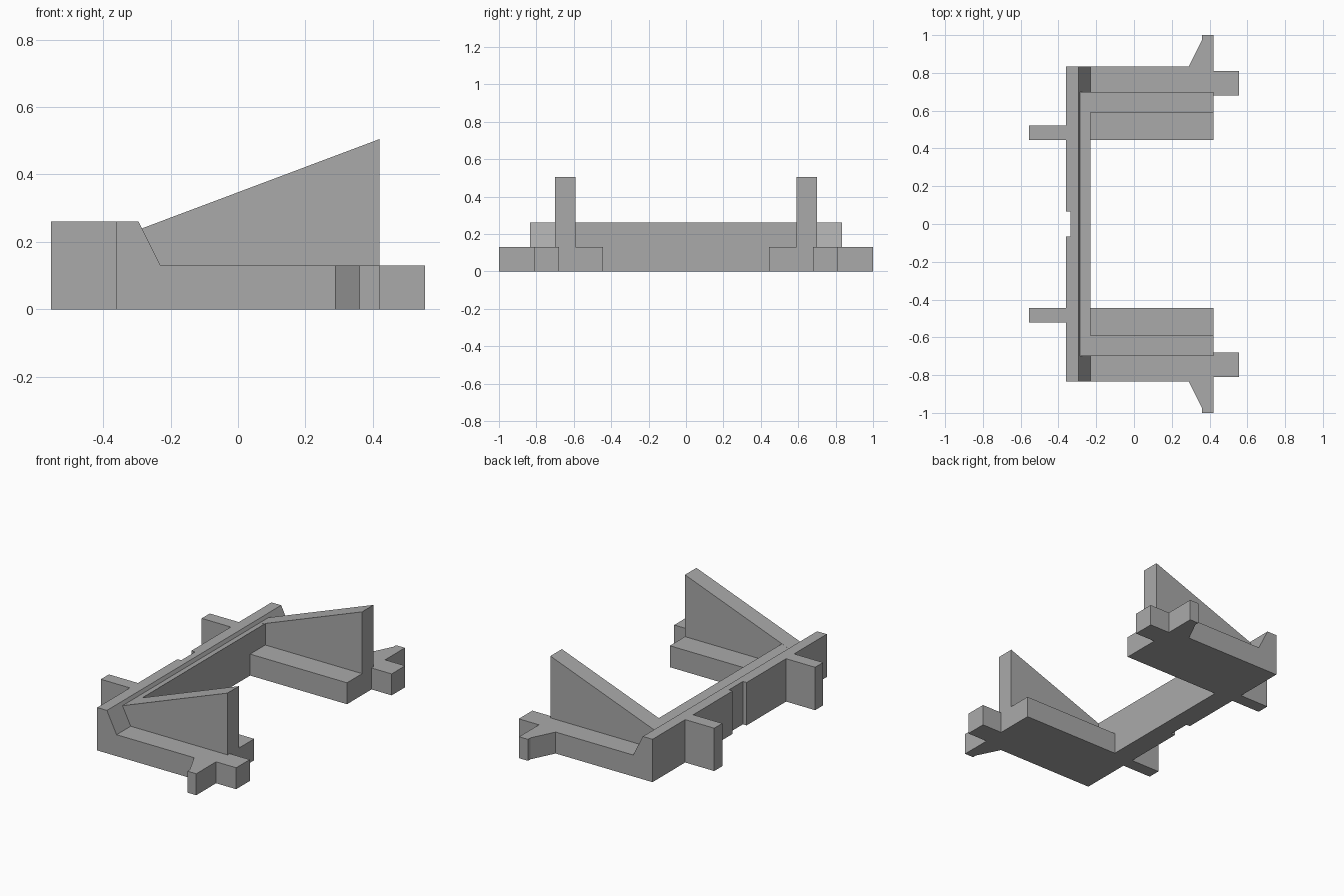
import bpy
import bmesh

cube = bpy.data.objects.get("Cube")
if cube:
    bpy.data.objects.remove(cube, do_unlink=True)

grey = bpy.data.materials.new("plain grey")
grey.use_nodes = True
colour = (0.4, 0.4, 0.4, 1)
grey.diffuse_color = colour
grey.node_tree.nodes["Principled BSDF"].inputs["Base Color"].default_value = colour


def prism(name, outline, lo, hi, axis):
    """Extrude an (x, z) outline along y, or an (x, y) outline along z."""
    def place(p, depth):
        return (p[0], depth, p[1]) if axis == "y" else (p[0], p[1], depth)

    bm = bmesh.new()
    ends = [[bm.verts.new(place(p, d)) for p in outline] for d in (lo, hi)]
    for ring in ends:
        bm.faces.new(ring)
    for i in range(len(outline)):
        j = (i + 1) % len(outline)
        bm.faces.new((ends[0][i], ends[0][j], ends[1][j], ends[1][i]))
    bmesh.ops.recalc_face_normals(bm, faces=bm.faces)
    mesh = bpy.data.meshes.new(name)
    bm.to_mesh(mesh)
    bm.free()
    mesh.materials.append(grey)
    obj = bpy.data.objects.new(name, mesh)
    bpy.context.collection.objects.link(obj)


def rect(x0, x1, y0, y1):
    return [(x0, y0), (x1, y0), (x1, y1), (x0, y1)]


BACK, CREST, INNER, TIP = -0.36, -0.295, -0.23, 0.42
LOW, HIGH = 0.13, 0.26
WIDE, GUSSET_IN, GUSSET_OUT, ARM_IN = 0.835, 0.59, 0.70, 0.445

# Back wall with the small notch in its middle
prism("back_wall", [(CREST, -WIDE), (CREST, WIDE), (BACK, WIDE),
                    (BACK, 0.067), (-0.335, 0.067), (-0.335, -0.067),
                    (BACK, -0.067), (BACK, -WIDE)], 0, HIGH, "z")

# Inner ledge whose top continues the slope of the gussets
prism("inner_ledge", [(CREST, 0), (CREST, HIGH), (-0.285, 0.24),
                      (INNER, HIGH), (INNER, 0)], -GUSSET_IN, GUSSET_IN, "y")

for side, s in (("left", 1), ("right", -1)):
    # Arm with sloped root, and the low shelf inside it
    prism(side + "_arm", [(CREST, 0), (CREST, HIGH), (INNER, LOW), (TIP, LOW), (TIP, 0)],
          s * GUSSET_IN, s * WIDE, "y")
    prism(side + "_inner_shelf", rect(INNER, TIP, 0, LOW), s * ARM_IN, s * GUSSET_IN, "y")
    # Tall triangular gusset
    prism(side + "_gusset", [(-0.285, 0.24), (TIP, 0.505), (TIP, LOW), (INNER, LOW)],
          s * GUSSET_IN, s * GUSSET_OUT, "y")
    # Tabs at the back wall and arm tip
    prism(side + "_back_tab", rect(-0.555, BACK, s * ARM_IN, s * 0.522), 0, HIGH, "z")
    prism(side + "_tip_tab", rect(TIP, 0.555, s * 0.68, s * 0.81), 0, LOW, "z")
    # Tapered side lug
    prism(side + "_side_lug", [(0.29, s * WIDE), (0.36, s * 0.975), (0.36, s),
                               (TIP, s), (TIP, s * WIDE)], 0, LOW, "z")
